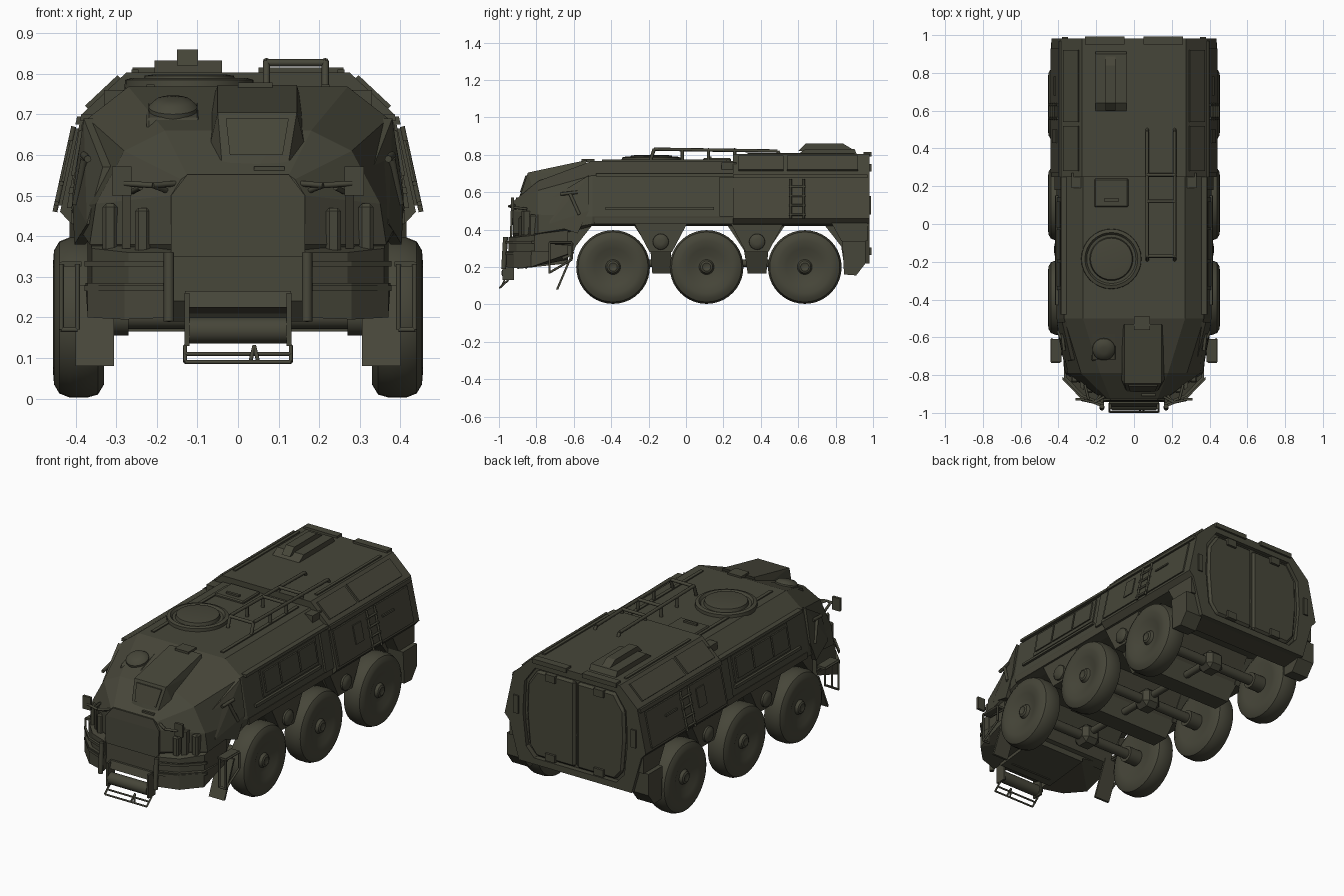
import bpy, bmesh, math
from mathutils import Vector, Matrix

olive = bpy.data.materials.new("dark olive paint")
olive.diffuse_color = (0.062, 0.061, 0.041, 1)

def finish(name, bm, mirror=False, smooth=None):
    bmesh.ops.recalc_face_normals(bm, faces=bm.faces)
    me = bpy.data.meshes.new(name)
    bm.to_mesh(me)
    bm.free()
    me.materials.append(olive)
    if smooth:
        me.shade_smooth()
        me.set_sharp_from_angle(angle=math.radians(smooth))
    ob = bpy.data.objects.new(name, me)
    bpy.context.collection.objects.link(ob)
    if mirror:
        ob.modifiers.new("mirror", 'MIRROR')
    return ob

def hull(name, pts, mirror=False, bevel=0):
    bm = bmesh.new()
    for p in pts:
        bm.verts.new(p)
    bmesh.ops.convex_hull(bm, input=bm.verts)
    bmesh.ops.delete(bm, geom=[v for v in bm.verts if not v.link_faces], context='VERTS')
    bmesh.ops.dissolve_limit(bm, angle_limit=0.01, verts=bm.verts, edges=bm.edges)
    if bevel:
        bmesh.ops.bevel(bm, geom=bm.edges[:], offset=bevel, segments=1, affect='EDGES')
    return finish(name, bm, mirror)

def box(name, x0, x1, y0, y1, z0, z1, mirror=False, bevel=0):
    return hull(name, [(x, y, z) for x in (x0, x1) for y in (y0, y1) for z in (z0, z1)], mirror, bevel)

def loft(name, stations):
    """stations: (y, half section from bottom to roof)"""
    bm = bmesh.new()
    rings = []
    for y, half in stations:
        full = half + [(-x, z) for x, z in reversed(half)]
        rings.append([bm.verts.new((x, y, z)) for x, z in full])
    n = len(rings[0])
    for a, b in zip(rings, rings[1:]):
        for i in range(n):
            bm.faces.new((a[i], a[(i + 1) % n], b[(i + 1) % n], b[i]))
    bm.faces.new(rings[0])
    bm.faces.new(rings[-1])
    return finish(name, bm)

def tube(name, paths, r, mirror=False, seg=8):
    bm = bmesh.new()
    for path in paths:
        for a, b in zip(path, path[1:]):
            a, b = Vector(a), Vector(b)
            d = b - a
            m = Matrix.Translation((a + b) / 2) @ d.to_track_quat('Z', 'Y').to_matrix().to_4x4()
            bmesh.ops.create_cone(bm, cap_ends=True, segments=seg, radius1=r, radius2=r, depth=d.length, matrix=m)
    return finish(name, bm, mirror, 50)

def lathe(name, prof, seg, place, mirror=False):
    """prof: (height, radius), turned about local z then placed"""
    bm = bmesh.new()
    rings = [[bm.verts.new(place @ Vector((r * math.cos(2 * math.pi * i / seg), r * math.sin(2 * math.pi * i / seg), h)))
              for i in range(seg)] for h, r in prof]
    for a, b in zip(rings, rings[1:]):
        for i in range(seg):
            bm.faces.new((a[i], a[(i + 1) % seg], b[(i + 1) % seg], b[i]))
    bm.faces.new(rings[0])
    bm.faces.new(rings[-1])
    return finish(name, bm, mirror, 35)

def plate(name, yz, fx, t):
    """plate lying on a sloped side wall, on both sides"""
    return hull(name, [(fx(z) + o, y, z) for y, z in yz for o in (-0.012, t)], True)

def rect(y0, y1, z0, z1):
    return [(y0, z0), (y1, z0), (y1, z1), (y0, z1)]

mid_x = lambda z: 0.37 + (0.69 - z) * 0.18
rear_x = lambda z: 0.385 + (0.70 - z) * 0.22

# upper body: nose, crew section, rear section
mid = [(0.36, 0.42), (0.40, 0.43), (0.41, 0.47), (0.37, 0.69), (0.27, 0.768)]
loft("nose_and_crew_body", [
    (-0.925, [(0.13, 0.35), (0.165, 0.38), (0.165, 0.50), (0.14, 0.54), (0.125, 0.55)]),
    (-0.79, [(0.31, 0.34), (0.365, 0.38), (0.35, 0.48), (0.28, 0.61), (0.18, 0.66)]),
    (-0.50, mid), (0.27, mid)])
rear = [(0.36, 0.42), (0.41, 0.43), (0.438, 0.46), (0.385, 0.70), (0.275, 0.803)]
loft("rear_body", [(0.25, rear), (0.96, rear)])

# lower hull with wheel bays, narrowing at the keel
prof = [(-0.70, 0.45), (-0.66, 0.24), (-0.61, 0.26), (-0.59, 0.31), (-0.50, 0.425), (-0.28, 0.425),
        (-0.19, 0.29), (-0.18, 0.165), (-0.08, 0.165), (-0.08, 0.29), (0.0, 0.425), (0.22, 0.425),
        (0.31, 0.29), (0.33, 0.165), (0.43, 0.165), (0.44, 0.29), (0.53, 0.425), (0.74, 0.425),
        (0.83, 0.31), (0.845, 0.21), (0.95, 0.22), (0.965, 0.45)]
bm = bmesh.new()
f = bm.faces.new([bm.verts.new((-0.345, y, z)) for y, z in prof])
ext = bmesh.ops.extrude_face_region(bm, geom=[f])
bmesh.ops.translate(bm, vec=(0.69, 0, 0), verts=[v for v in ext['geom'] if isinstance(v, bmesh.types.BMVert)])
for v in bm.verts:
    if v.co.z < 0.2:
        v.co.x *= 0.84
bmesh.ops.triangulate(bm, faces=[f for f in bm.faces if len(f.verts) > 4])
finish("lower_hull", bm)
for yc in (-0.135, 0.38):
    hull("wheel_bay_skirt", [(x, yc + y, z) for x in (0.33, 0.40) for y, z in
         ((-0.15, 0.45), (-0.06, 0.28), (0.06, 0.28), (0.15, 0.45))], True)
    lathe("hull_side_port", [(0.38, 0.045), (0.41, 0.042), (0.42, 0.03), (0.423, 0.015)], 16,
          Matrix.Translation((0, yc, 0.335)) @ Matrix.Rotation(math.pi / 2, 4, 'Y'), True)
hull("rear_skirt", [(x, y, z) for x in (0.33, 0.415) for y, z in ((0.77, 0.45), (0.83, 0.34), (0.97, 0.34), (0.97, 0.45))], True)

# wheels and axles
tyre = [(0.345, 0.05), (0.33, 0.12), (0.33, 0.165), (0.345, 0.19), (0.37, 0.197), (0.415, 0.197), (0.44, 0.187),
        (0.453, 0.165), (0.455, 0.14), (0.447, 0.10), (0.432, 0.065), (0.43, 0.04), (0.445, 0.032), (0.45, 0.022), (0.445, 0.01)]
for y in (-0.39, 0.11, 0.635):
    lathe("wheel", tyre, 40, Matrix.Translation((0, y, 0.2)) @ Matrix.Rotation(math.pi / 2, 4, 'Y'), True)
    tube("axle", [[(-0.36, y, 0.2), (0.36, y, 0.2)]], 0.028, seg=14)
    box("differential", -0.055, 0.055, y - 0.055, y + 0.055, 0.15, 0.26, bevel=0.025)
    tube("axle_hub", [[(0.27, y, 0.2), (0.35, y, 0.2)]], 0.045, True, 14)
tube("drive_shaft", [[(0, -0.39, 0.22), (0, 0.635, 0.22)]], 0.02)

# front bumper, slats and posts
hull("bumper_corner", [(x, y, z) for x, y, zb in ((0.16, -0.965, 0.20), (0.28, -0.92, 0.195), (0.37, -0.83, 0.20),
     (0.375, -0.63, 0.27), (0.16, -0.63, 0.24)) for z in (zb, 0.285)], True)
hull("bumper_upper", [(x, y, z) for x, y, z1 in ((0.16, -0.95, 0.36), (0.27, -0.905, 0.36), (0.36, -0.81, 0.37), (0.37, -0.63, 0.42), (0.16, -0.63, 0.42))
     for z in (0.28, z1)], True)
for z in (0.265, 0.325):
    hull("bumper_slat_inner", [(x, y - o, z + h) for x, y in ((0.17, -0.955), (0.28, -0.91)) for o in (0, 0.015) for h in (0, 0.014)], True)
    hull("bumper_slat_outer", [(x, y - o, z + h) for x, y in ((0.28, -0.91), (0.378, -0.81)) for o in (0, 0.015) for h in (0, 0.014)], True)
tube("bumper_post", [[(0.17, -0.975, 0.19), (0.17, -0.965, 0.36)]], 0.013, True)
hull("nose_lower", [(x, y, z) for x in (-0.17, 0.17) for y, z in ((-0.935, 0.36), (-0.94, 0.24), (-0.90, 0.19), (-0.63, 0.22), (-0.63, 0.36))])
hull("front_plate", [(x * s, y, z) for s in (-1, 1) for o in (0, 0.012) for x, y, z in
     ((0.125, -0.92 - o, 0.552), (0.165, -0.925 - o, 0.50), (0.165, -0.93 - o, 0.35))])
# winch and tow frame
hull("winch_housing", [(x, y, z) for x in (-0.13, 0.13) for y, z in ((-0.965, 0.225), (-0.95, 0.265), (-0.85, 0.27), (-0.85, 0.19))])
tube("winch_drum", [[(-0.12, -0.955, 0.168), (0.12, -0.955, 0.168)]], 0.032, seg=16)
box("winch_bracket", 0.12, 0.132, -0.98, -0.92, 0.13, 0.26, True)
tube("tow_frame", [[(-0.13, -0.95, 0.13), (-0.13, -0.995, 0.09), (0.13, -0.995, 0.09), (0.13, -0.95, 0.13)],
                   [(-0.13, -0.975, 0.11), (0.13, -0.975, 0.11)],
                   [(0.03, -0.99, 0.09), (0.04, -0.97, 0.13), (0.05, -0.99, 0.09)]], 0.005)
# front flaps and steps
hull("front_mudflap", [(x, y + o, z) for x in (0.305, 0.40) for y, z in ((-0.695, 0.08), (-0.61, 0.28)) for o in (0, 0.012)], True)
tube("side_step", [[(0.395, -0.60, 0.32), (0.395, -0.73, 0.33), (0.395, -0.73, 0.17), (0.435, -0.73, 0.17),
                    (0.435, -0.73, 0.33), (0.435, -0.61, 0.33), (0.435, -0.61, 0.24), (0.435, -0.73, 0.17)]], 0.006, True)
box("step_tread", 0.385, 0.435, -0.73, -0.61, 0.325, 0.338, True)
hull("rear_mudflap", [(x, y, z) for x in (0.335, 0.44) for y, z in ((0.835, 0.34), (0.845, 0.16), (0.91, 0.155), (0.96, 0.22), (0.96, 0.34))], True)

# headlights, mirrors
for x, y, z0, z1 in ((0.235, -0.885, 0.35, 0.47), (0.315, -0.83, 0.36, 0.48)):
    box("headlight", x - 0.018, x + 0.018, y - 0.01, y + 0.08, z0, z1, True, 0.008)
hull("headlight_guard", [(x, y, z) for x, y in ((0.265, -0.88), (0.285, -0.865), (0.285, -0.80), (0.265, -0.80)) for z in (0.37, 0.50)], True)
box("mirror", 0.262, 0.31, -0.935, -0.92, 0.50, 0.572, True)
tube("mirror_arm", [[(0.15, -0.91, 0.53), (0.21, -0.945, 0.525), (0.28, -0.93, 0.53)], [(0.21, -0.945, 0.525), (0.17, -0.90, 0.51)],
                    [(0.24, -0.93, 0.52), (0.26, -0.85, 0.51)]], 0.007, True)

# driver hood, periscope and nose armour
hull("driver_hood", [(-0.04, -0.885, 0.585), (0.125, -0.885, 0.585), (0.045, -0.895, 0.565), (-0.05, -0.845, 0.705), (0.145, -0.845, 0.705),
     (-0.07, -0.82, 0.62), (0.165, -0.82, 0.62), (-0.05, -0.53, 0.772), (0.145, -0.53, 0.772), (-0.075, -0.55, 0.70), (0.165, -0.55, 0.70)])
hull("driver_window", [(x, y - o, z) for x, y, z in ((-0.02, -0.88, 0.60), (0.11, -0.88, 0.60), (-0.03, -0.85, 0.69), (0.125, -0.85, 0.69)) for o in (0, 0.008)])
box("hood_hinge", 0.0, 0.085, -0.56, -0.49, 0.762, 0.778)
box("hood_latch", 0.04, 0.115, -0.91, -0.86, 0.55, 0.572)
hull("periscope_base", [(x, y, z) for x in (-0.225, -0.095) for y, z in ((-0.73, 0.65), (-0.72, 0.69), (-0.56, 0.745), (-0.54, 0.70))], bevel=0.006)
lathe("periscope_dome", [(0.0, 0.062), (0.03, 0.06), (0.045, 0.045), (0.05, 0.02)], 20,
      Matrix.Translation((-0.16, -0.655, 0.69)) @ Matrix.Rotation(math.radians(18), 4, 'X'))
hull("nose_side_armour", [(x + o, y, z) for x, y, z in ((0.364, -0.73, 0.43), (0.325, -0.72, 0.57), (0.372, -0.52, 0.69),
     (0.40, -0.52, 0.50), (0.395, -0.58, 0.38)) for o in (-0.02, 0.008)], True)
tube("nose_side_handle", [[(0.37, -0.67, 0.59), (0.38, -0.58, 0.60)], [(0.379, -0.62, 0.59), (0.40, -0.57, 0.48)]], 0.009, True)

# crew section sides: window band, rails
plate("window_band", rect(-0.35, 0.14, 0.53, 0.675), mid_x, 0.008)
for y0, y1 in ((-0.33, -0.20), (-0.19, -0.03), (-0.02, 0.12)):
    plate("side_window", rect(y0, y1, 0.55, 0.66), mid_x, 0.016)
plate("upper_rail", rect(-0.48, 0.25, 0.685, 0.70), mid_x, 0.018)
plate("lower_rail", rect(-0.43, 0.15, 0.505, 0.52), mid_x, 0.014)
plate("sill", rect(-0.49, 0.26, 0.43, 0.465), lambda z: 0.405, 0.006)
plate("corner_pillar", rect(0.18, 0.26, 0.47, 0.68), mid_x, 0.012)

# rear section sides: panels, ladder, hatch
plate("rear_side_panel", rect(0.27, 0.93, 0.475, 0.665), rear_x, 0.008)
plate("rear_gutter", rect(0.25, 0.97, 0.675, 0.695), rear_x, 0.01)
plate("rear_hatch", rect(0.43, 0.50, 0.535, 0.635), rear_x, 0.014)
plate("rear_grab_bar", rect(0.68, 0.78, 0.59, 0.60), rear_x, 0.016)
lad = lambda y, z: (rear_x(z) + 0.013, y, z)
tube("side_ladder", [[lad(y, 0.46), lad(y, 0.67)] for y in (0.56, 0.63)] +
     [[lad(0.55, z), lad(0.64, z)] for z in (0.48, 0.53, 0.58, 0.63)], 0.006, True)
for y0, y1 in ((0.28, 0.52), (0.54, 0.92)):
    hull("shoulder_panel", [(x + o, y, z + o) for x, z in ((0.29, 0.789), (0.37, 0.714)) for y in (y0, y1) for o in (-0.01, 0.007)], True)

# rear frame and double doors
outer = [(0.35, 0.22), (0.41, 0.43), (0.438, 0.46), (0.385, 0.70), (0.275, 0.803)]
inner = [(0.255, 0.255), (0.305, 0.31), (0.325, 0.50), (0.315, 0.67), (0.25, 0.76)]
bm = bmesh.new()
rings = [[bm.verts.new((x, y, z)) for x, z in s + [(-x, z) for x, z in reversed(s)]]
         for y, s in ((0.94, outer), (0.982, outer), (0.982, inner), (0.94, inner))]
for k in range(4):
    a, b = rings[k], rings[(k + 1) % 4]
    for i in range(10):
        bm.faces.new((a[i], a[(i + 1) % 10], b[(i + 1) % 10], b[i]))
finish("rear_frame", bm)
hull("rear_door", [(x, y, z) for y in (0.95, 0.98) for x, z in ((0.006, 0.265), (0.245, 0.265), (0.29, 0.32), (0.305, 0.50), (0.30, 0.66), (0.24, 0.748), (0.006, 0.748))], True, 0.012)
for z in (0.285, 0.73):
    box("door_hinge", 0.12, 0.18, 0.97, 0.993, z - 0.02, z + 0.02, True)
box("rear_lamp", 0.35, 0.38, 0.97, 0.99, 0.48, 0.58, True)
box("rear_roof_lip", 0.05, 0.26, 0.95, 0.993, 0.79, 0.815, True)

# roof fittings
lathe("turret_ring", [(0.76, 0.16), (0.785, 0.158), (0.79, 0.14), (0.778, 0.13), (0.778, 0.115), (0.795, 0.11), (0.798, 0.09)], 32,
      Matrix.Translation((-0.12, -0.185, 0)))
box("roof_hatch", -0.21, -0.03, 0.09, 0.24, 0.76, 0.782, bevel=0.006)
box("hatch_handle", -0.16, -0.08, 0.12, 0.135, 0.78, 0.792)
box("roof_edge_strip", 0.205, 0.225, -0.45, 0.22, 0.76, 0.774, True)
box("roof_rear_strip", 0.245, 0.262, 0.33, 0.90, 0.79, 0.81, True)
box("roof_front_block", 0.27, 0.33, 0.19, 0.27, 0.70, 0.76, True)
hull("roof_vent", [(x, y, z) for x in (-0.205, -0.04) for y, z in ((0.58, 0.79), (0.64, 0.832), (0.90, 0.832), (0.92, 0.79))])
hull("vent_fin", [(x, y, z) for x in (-0.15, -0.098) for y, z in ((0.60, 0.82), (0.64, 0.86), (0.84, 0.86), (0.89, 0.83), (0.88, 0.82))])
# roof rack
rails = [[(x, -0.19, 0.77), (x, -0.17, 0.83), (x, 0.49, 0.82), (x, 0.50, 0.80)] for x in (0.07, 0.215)]
bars = [[(0.07, y, 0.827), (0.215, y, 0.827)] for y in (-0.17, 0.12, 0.26)]
legs = [[(x, y, 0.76), (x, y, 0.827)] for x in (0.07, 0.215) for y in (-0.02, 0.12, 0.26)]
tube("roof_rack", rails + bars + legs, 0.009)
